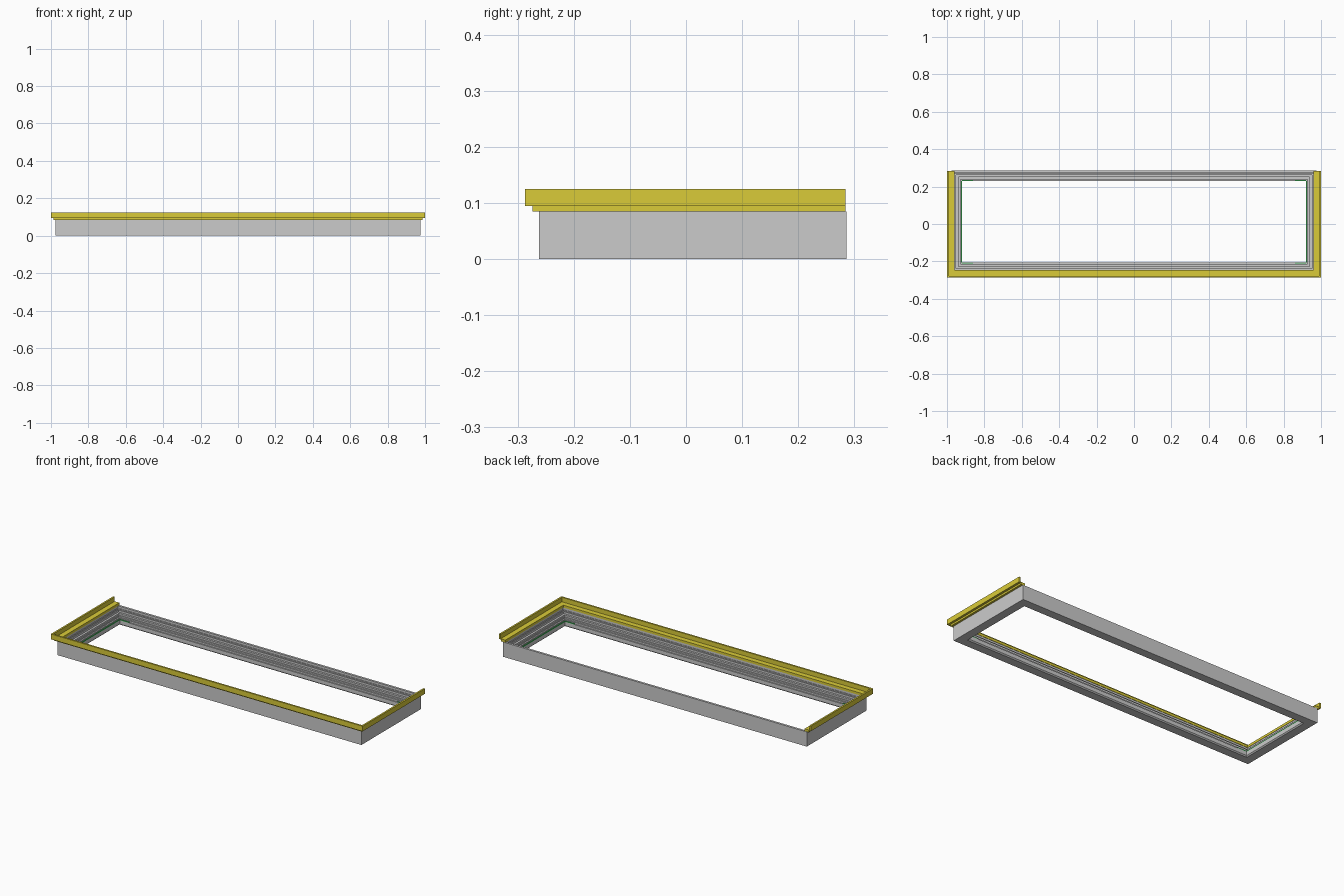
import bpy, bmesh

if "Cube" in bpy.data.objects:
    bpy.data.objects.remove(bpy.data.objects["Cube"])

# Outer footprint of the grey frame
X, Y0, Y1 = 0.975, -0.262, 0.286


def material(name, colour):
    m = bpy.data.materials.new(name)
    m.diffuse_color = colour
    m.use_nodes = True
    m.node_tree.nodes["Principled BSDF"].inputs["Base Color"].default_value = m.diffuse_color
    return m


def sweep(name, profile, closed, mat=None):
    """Carry a (outward offset, z) section round the footprint with mitred corners."""
    bm = bmesh.new()
    rows = []
    for o, z in profile:
        back = Y1 + o if closed else 0.284
        pts = [(-X - o, back), (-X - o, Y0 - o), (X + o, Y0 - o), (X + o, back)]
        rows.append([bm.verts.new((x, y, z)) for x, y in pts])
    n = len(rows)
    for i in range(n):
        a, b = rows[i], rows[(i + 1) % n]
        for k in range(4 if closed else 3):
            m = (k + 1) % 4
            bm.faces.new((a[k], a[m], b[m], b[k]))
    if not closed:
        bm.faces.new([r[0] for r in rows])
        bm.faces.new([r[3] for r in rows])
    finish(bm, name, mat)


def finish(bm, name, mat):
    bmesh.ops.recalc_face_normals(bm, faces=bm.faces)
    me = bpy.data.meshes.new(name)
    bm.to_mesh(me)
    bm.free()
    ob = bpy.data.objects.new(name, me)
    bpy.context.collection.objects.link(ob)
    if mat:
        me.materials.append(mat)


def box(name, x0, x1, y0, y1, z0, z1, mat):
    bm = bmesh.new()
    bmesh.ops.create_cube(bm, size=1)
    for v in bm.verts:
        v.co.x = x1 if v.co.x > 0 else x0
        v.co.y = y1 if v.co.y > 0 else y0
        v.co.z = z1 if v.co.z > 0 else z0
    finish(bm, name, mat)


yellow = material("yellow_trim", (0.70, 0.60, 0.04, 1))
green = material("green_seal", (0.05, 0.45, 0.10, 1))

# Grey frame: outer wall, groove, ribbed steps and inner lip
sweep("grey_frame", [
    (0, 0), (0, 0.085), (-0.013, 0.085), (-0.013, 0.072),
    (-0.016, 0.072), (-0.016, 0.062), (-0.020, 0.062), (-0.020, 0.068),
    (-0.024, 0.068), (-0.024, 0.056), (-0.036, 0.056), (-0.036, 0.046),
    (-0.040, 0.046), (-0.040, 0.038), (-0.048, 0.038), (-0.048, 0.028),
    (-0.055, 0.028), (-0.055, 0.006), (-0.049, 0)], True)

# Yellow stepped trim on the front and both sides
sweep("yellow_edge_trim", [
    (0.012, 0.085), (-0.015, 0.085), (-0.015, 0.099), (0.015, 0.099),
    (0.015, 0.125), (0.025, 0.125), (0.025, 0.095), (0.012, 0.095)],
    False, yellow)

# Green seals along the short sides, returning a little at each corner
xi, ya, yb = X - 0.055, Y0 + 0.055, Y1 - 0.055
for s, side in ((-1, "left"), (1, "right")):
    xs = sorted((s * xi, s * (xi + 0.005)))
    box(side + "_seal", xs[0], xs[1], ya, yb, 0.028, 0.033, green)
    xs = sorted((s * (xi - 0.06), s * xi))
    box(side + "_front_seal_return", xs[0], xs[1], ya - 0.005, ya, 0.028, 0.033, green)
    box(side + "_back_seal_return", xs[0], xs[1], yb, yb + 0.005, 0.028, 0.033, green)
